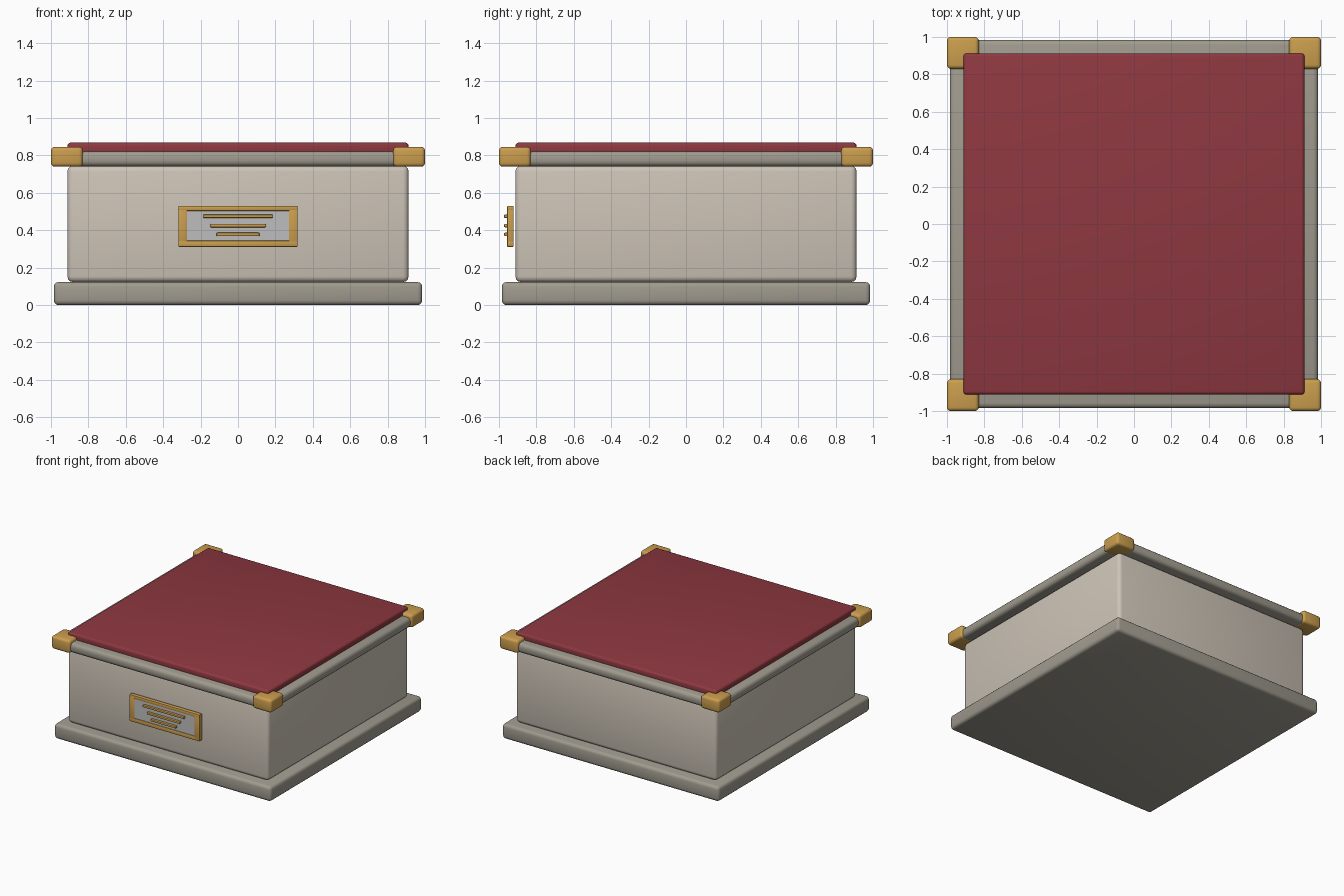
import bpy
import math

if "Cube" in bpy.data.objects:
    bpy.data.objects.remove(bpy.data.objects["Cube"])


def material(name, srgb):
    m = bpy.data.materials.new(name)
    lin = [((c / 255 + 0.055) / 1.055) ** 2.4 for c in srgb]
    m.diffuse_color = (*lin, 1)
    m.use_nodes = True
    m.node_tree.nodes["Principled BSDF"].inputs["Base Color"].default_value = m.diffuse_color
    return m


STONE = material("pale stone", (205, 196, 183))
TRIM = material("grey stone", (160, 155, 143))
RED = material("dark red", (142, 56, 64))
GOLD = material("gold", (203, 158, 78))
SILVER = material("silver", (190, 190, 190))


def box(name, lo, hi, mat, bevel, segments=3):
    """Rounded box spanning the two corners lo and hi."""
    centre = [(a + b) / 2 for a, b in zip(lo, hi)]
    size = [b - a for a, b in zip(lo, hi)]
    bpy.ops.mesh.primitive_cube_add(size=1, location=centre)
    ob = bpy.context.object
    ob.name = name
    ob.scale = size
    bpy.ops.object.transform_apply(location=False, rotation=False, scale=True)
    mod = ob.modifiers.new("rounding", 'BEVEL')
    mod.width = bevel
    mod.segments = segments
    bpy.ops.object.modifier_apply(modifier=mod.name)
    ob.data.materials.append(mat)
    bpy.ops.object.shade_smooth_by_angle(angle=math.radians(40))
    return ob


# Main block: plinth, body, rim and cushion top
box("base", (-0.985, -0.985, 0), (0.985, 0.985, 0.123), TRIM, 0.025)
box("body", (-0.912, -0.912, 0.123), (0.912, 0.912, 0.745), STONE, 0.03)
box("rim", (-0.985, -0.985, 0.742), (0.985, 0.985, 0.822), TRIM, 0.028)
box("red_top", (-0.912, -0.912, 0.80), (0.912, 0.912, 0.869), RED, 0.018)

# Gold corner caps
for sx in (-1, 1):
    for sy in (-1, 1):
        xs = sorted((sx * 0.83, sx))
        ys = sorted((sy * 0.83, sy))
        box("corner_cap", (xs[0], ys[0], 0.74), (xs[1], ys[1], 0.846), GOLD, 0.02)

# Name plate frame: two rails and two posts
Y0, Y1 = -0.957, -0.921
for z0, z1 in ((0.311, 0.345), (0.503, 0.531)):
    box("plate_frame_rail", (-0.319, Y0, z0), (0.319, Y1, z1), GOLD, 0.006, 2)
for x0, x1 in ((-0.319, -0.272), (0.272, 0.319)):
    box("plate_frame_post", (x0, Y0, 0.311), (x1, Y1, 0.531), GOLD, 0.006, 2)
box("plate", (-0.28, -0.952, 0.338), (0.28, -0.925, 0.51), SILVER, 0.003, 1)

# Raised plain bars on the plate
for half, z in ((0.188, 0.475), (0.15, 0.425), (0.115, 0.378)):
    box("plate_bar", (-half, -0.973, z - 0.009), (half, -0.95, z + 0.009), GOLD, 0.005, 2)
